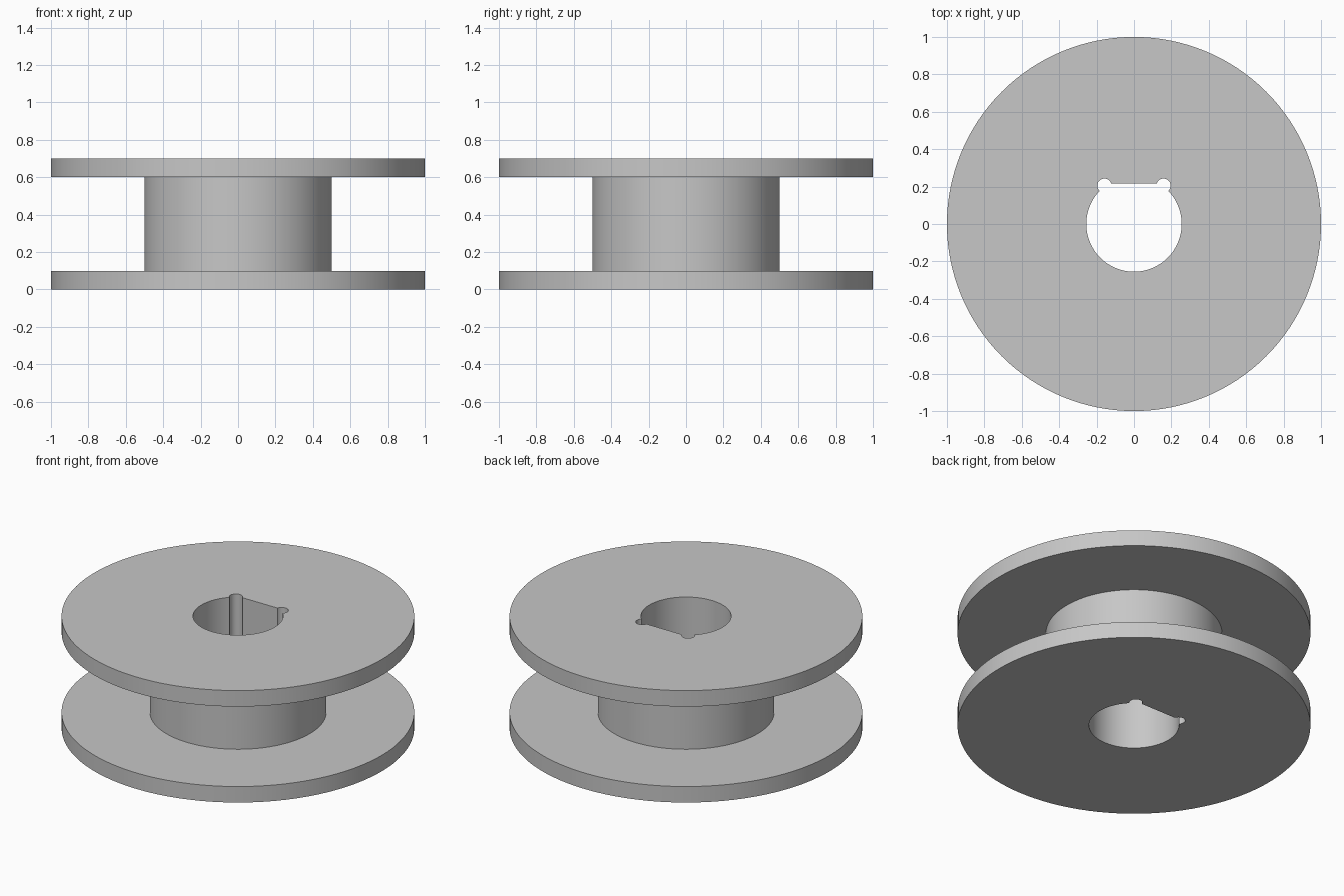
import bpy, bmesh
from math import sin, cos, pi, hypot, atan2, asin, acos, radians

cube = bpy.data.objects.get("Cube")
if cube:
    bpy.data.objects.remove(cube)

HEIGHT, FLANGE = 0.70, 0.10
OUTER_R, HUB_R, BORE_R = 1.0, 0.5, 0.255
FLAT_Y = 0.216
RELIEF_X, RELIEF_Y, RELIEF_R = 0.158, 0.205, 0.038


def arc(cx, cy, r, start, end, steps):
    angles = [start + (end - start) * i / steps for i in range(steps + 1)]
    return [(cx + r * cos(a), cy + r * sin(a)) for a in angles]


def bore_outline():
    """Round bore with one flat side and a round relief at each flat corner."""
    d = hypot(RELIEF_X, RELIEF_Y)
    meet = atan2(RELIEF_Y, RELIEF_X) - acos(
        (d * d + BORE_R ** 2 - RELIEF_R ** 2) / (2 * d * BORE_R))
    start = atan2(BORE_R * sin(meet) - RELIEF_Y, BORE_R * cos(meet) - RELIEF_X)
    end = pi - asin((FLAT_Y - RELIEF_Y) / RELIEF_R)
    relief = arc(RELIEF_X, RELIEF_Y, RELIEF_R, start, end, 20)
    mirrored = [(-x, y) for x, y in reversed(relief)]
    bore = arc(0, 0, BORE_R, pi - meet, 2 * pi + meet, 80)
    return relief + mirrored + bore[1:-1]


bm = bmesh.new()


def ring(points, z):
    return [bm.verts.new((x, y, z)) for x, y in points]


def bridge(a, b):
    n = len(a)
    for i in range(n):
        j = (i + 1) % n
        bm.faces.new((a[i], a[j], b[j], b[i]))


# Outer surface: two flanges joined by the hub
profile = [(OUTER_R, 0), (OUTER_R, FLANGE), (HUB_R, FLANGE),
           (HUB_R, HEIGHT - FLANGE), (OUTER_R, HEIGHT - FLANGE), (OUTER_R, HEIGHT)]
rings = [ring(arc(0, 0, r, 0, 2 * pi, 128)[:-1], z) for r, z in profile]
for lower, upper in zip(rings, rings[1:]):
    bridge(lower, upper)

# Keyed bore wall
outline = bore_outline()
bore_low, bore_high = ring(outline, 0), ring(outline, HEIGHT)
bridge(bore_low, bore_high)

# End faces around the bore
for outer, inner in ((rings[0], bore_low), (rings[-1], bore_high)):
    edges = [bm.edges.get((loop[i - 1], loop[i]))
             for loop in (outer, inner) for i in range(len(loop))]
    bmesh.ops.triangle_fill(bm, use_beauty=True, edges=edges)
bmesh.ops.recalc_face_normals(bm, faces=bm.faces[:])

mesh = bpy.data.meshes.new("spool")
bm.to_mesh(mesh)
bm.free()
spool = bpy.data.objects.new("spool", mesh)
bpy.context.collection.objects.link(spool)

# Plain grey finish
grey = bpy.data.materials.new("grey")
grey.use_nodes = True
color = (0.57, 0.57, 0.57, 1)
grey.diffuse_color = color
grey.node_tree.nodes["Principled BSDF"].inputs["Base Color"].default_value = color
mesh.materials.append(grey)

bpy.ops.object.select_all(action='DESELECT')
spool.select_set(True)
bpy.context.view_layer.objects.active = spool
bpy.ops.object.shade_smooth_by_angle(angle=radians(30))
